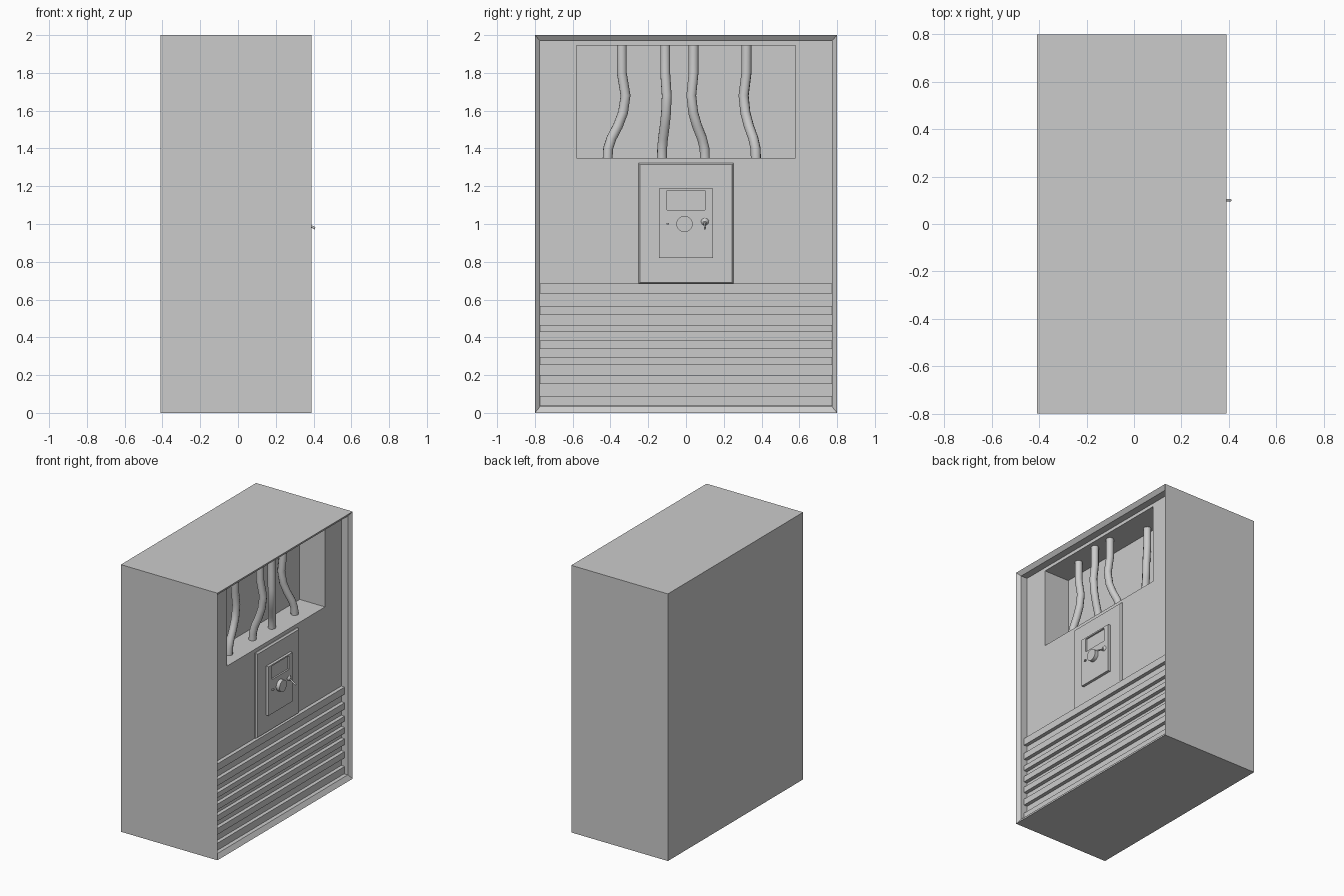
import bpy, bmesh
from mathutils import Vector

if "Cube" in bpy.data.objects:
    bpy.data.objects.remove(bpy.data.objects["Cube"])

def finish(name, bm, smooth=False):
    bmesh.ops.recalc_face_normals(bm, faces=bm.faces)
    me = bpy.data.meshes.new(name)
    bm.to_mesh(me)
    bm.free()
    ob = bpy.data.objects.new(name, me)
    bpy.context.collection.objects.link(ob)
    if smooth:
        bpy.ops.object.select_all(action='DESELECT')
        bpy.context.view_layer.objects.active = ob
        ob.select_set(True)
        bpy.ops.object.shade_smooth_by_angle(angle=0.7)
    return ob

def rings(name, sections):
    """Closed solid through rectangles given as (x, y0, y1, z0, z1)."""
    bm = bmesh.new()
    loops = [[bm.verts.new((x, y, z)) for y, z in ((a, c), (b, c), (b, d), (a, d))]
             for x, a, b, c, d in sections]
    for p, q in zip(loops, loops[1:]):
        for i in range(4):
            j = (i + 1) % 4
            bm.faces.new((p[i], p[j], q[j], q[i]))
    bm.faces.new(loops[0])
    bm.faces.new(loops[-1])
    return finish(name, bm)

def rod(name, a, b, r1, r2, seg=24):
    """Capped cylinder or cone from a to b."""
    a, b = Vector(a), Vector(b)
    bm = bmesh.new()
    bmesh.ops.create_cone(bm, cap_ends=True, segments=seg, radius1=r1, radius2=r2,
                          depth=(b - a).length)
    m = (b - a).to_track_quat('Z', 'Y').to_matrix()
    for v in bm.verts:
        v.co = m @ v.co + (a + b) / 2
    return finish(name, bm, True)

# Cabinet: outer shell, chamfered frame, inset panel, pipe recess
rings("cabinet", [(-0.41, -0.8, 0.8, 0, 2), (0.39, -0.8, 0.8, 0, 2),
                  (0.368, -0.773, 0.773, 0.033, 1.97), (0.315, -0.773, 0.773, 0.033, 1.97),
                  (0.315, -0.58, 0.58, 1.35, 1.945), (0.105, -0.58, 0.58, 1.35, 1.945)])

# Lower slats
for i, (z0, z1) in enumerate([(0.037, 0.09), (0.154, 0.201), (0.254, 0.297), (0.339, 0.382),
                              (0.429, 0.466), (0.519, 0.567), (0.631, 0.684)]):
    rings(f"slat_{i + 1}", [(0.305, -0.772, 0.772, z0, z1), (0.343, -0.772, 0.772, z0, z1)])

# Curved pipes: (x, y) at floor, elbow and ceiling of the recess
for i, (lo, mid, hi) in enumerate([
        ((0.215, -0.415), (0.21, -0.32), (0.213, -0.34)),
        ((0.21, -0.127), (0.28, -0.102), (0.26, -0.11)),
        ((0.21, 0.10), (0.26, 0.028), (0.25, 0.04)),
        ((0.21, 0.37), (0.145, 0.305), (0.15, 0.32))]):
    mix = lambda t: (lo[0] + (mid[0] - lo[0]) * t, lo[1] + (mid[1] - lo[1]) * t)
    path = [(*lo, 1.345), (*mix(0.03), 1.40), (*mix(0.22), 1.455), (*mix(0.58), 1.52),
            (*mix(0.86), 1.59), (*mid, 1.68), (*hi, 1.80), (*hi, 1.95)]
    cu = bpy.data.curves.new("pipe_path", 'CURVE')
    cu.dimensions = '3D'
    cu.bevel_depth, cu.bevel_resolution, cu.use_fill_caps = 0.027, 3, True
    sp = cu.splines.new('POLY')
    sp.points.add(len(path) - 1)
    for p, co in zip(sp.points, path):
        p.co = (*co, 1)
    sp.use_smooth = True
    bpy.context.collection.objects.link(bpy.data.objects.new(f"pipe_{i + 1}", cu))

# Control door with chamfered rim, and control plate with sunken screen
rings("control_door", [(0.305, -0.252, 0.252, 0.683, 1.323), (0.32, -0.252, 0.252, 0.683, 1.323),
                       (0.332, -0.243, 0.243, 0.691, 1.314)])
rings("control_plate", [(0.325, -0.142, 0.142, 0.82, 1.187), (0.352, -0.142, 0.142, 0.82, 1.187),
                        (0.352, -0.1, 0.1, 1.075, 1.177), (0.34, -0.1, 0.1, 1.075, 1.177)])

# Dial, small button and toggle switch
rod("dial", (0.345, -0.008, 1.0), (0.38, -0.008, 1.0), 0.043, 0.043, 32)
rings("button", [(0.345, -0.104, -0.09, 0.997, 1.006), (0.365, -0.104, -0.09, 0.997, 1.006)])
rod("toggle_base", (0.35, 0.1, 1.01), (0.365, 0.1, 1.006), 0.022, 0.009, 16)
rod("toggle_lever", (0.352, 0.1, 1.01), (0.408, 0.1, 0.976), 0.005, 0.006, 12)
